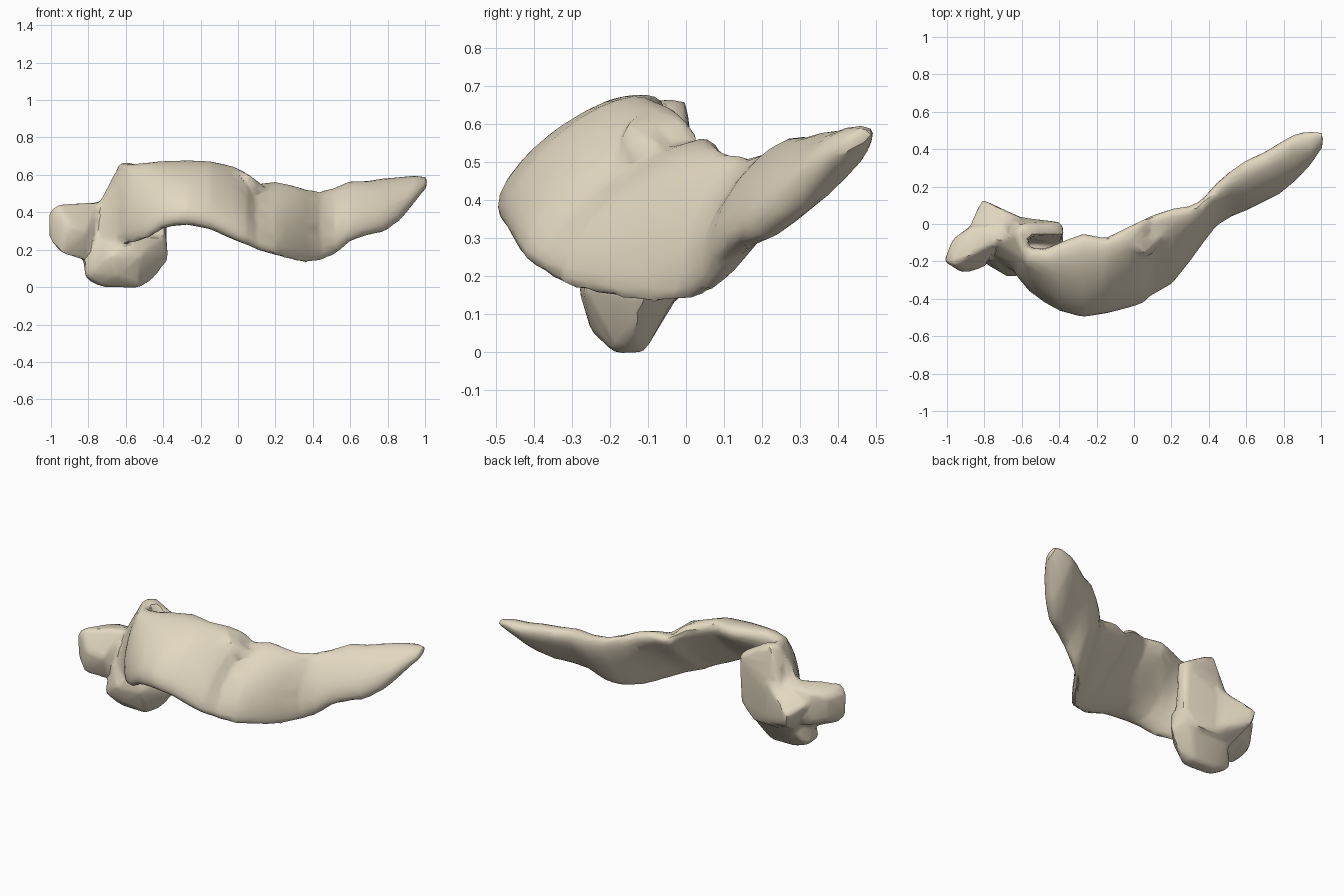
import bpy, bmesh
from math import sin, cos, radians, tau

# Body and tail stations: x, front y, back y, bottom z, top z, slant in degrees
STATIONS = [
    (-0.64, -0.26, -0.17, 0.27, 0.45, 60), (-0.61, -0.30, -0.13, 0.23, 0.60, 55),
    (-0.56, -0.36, -0.12, 0.23, 0.66, 50), (-0.48, -0.42, -0.13, 0.255, 0.67, 47),
    (-0.39, -0.47, -0.09, 0.315, 0.675, 46), (-0.27, -0.50, -0.045, 0.33, 0.68, 46),
    (-0.15, -0.48, -0.07, 0.305, 0.675, 44), (-0.03, -0.45, -0.01, 0.25, 0.65, 41),
    (0.05, -0.425, 0.03, 0.22, 0.61, 38), (0.09, -0.385, 0.05, 0.20, 0.55, 35),
    (0.20, -0.325, 0.085, 0.165, 0.565, 34), (0.30, -0.20, 0.10, 0.135, 0.545, 40),
    (0.36, -0.115, 0.13, 0.12, 0.525, 45), (0.44, -0.01, 0.22, 0.135, 0.515, 47),
    (0.52, 0.04, 0.29, 0.17, 0.535, 47), (0.60, 0.07, 0.345, 0.24, 0.57, 48),
    (0.70, 0.12, 0.39, 0.275, 0.57, 50), (0.78, 0.16, 0.44, 0.29, 0.585, 50),
    (0.87, 0.235, 0.49, 0.355, 0.59, 52), (0.95, 0.32, 0.50, 0.455, 0.60, 55),
    (1.012, 0.41, 0.495, 0.53, 0.59, 60),
]


def object_from(bm, name):
    bmesh.ops.recalc_face_normals(bm, faces=bm.faces)
    mesh = bpy.data.meshes.new(name)
    bm.to_mesh(mesh)
    bm.free()
    ob = bpy.data.objects.new(name, mesh)
    bpy.context.collection.objects.link(ob)
    return ob


def slanted_loft(name, stations, sides=28, hollow=0.13):
    """Tilted oval sections, bulged in front and hollowed behind."""
    bm = bmesh.new()
    rings = []
    for x, y0, y1, z0, z1, degrees in stations:
        hy, hz, slant = (y1 - y0) / 2, (z1 - z0) / 2, radians(degrees)
        ring = []
        for i in range(sides):
            t = tau * i / sides
            w = hollow * max(0, sin(t - slant / 2 + radians(180))) ** 2
            ring.append(bm.verts.new((x, y0 + hy * (1 + cos(t) - w),
                                      z0 + hz * (1 + cos(t - slant) + w))))
        rings.append(ring)
    for a, b in zip(rings, rings[1:]):
        for i in range(sides):
            j = (i + 1) % sides
            bm.faces.new((a[i], a[j], b[j], b[i]))
    bm.faces.new(rings[0])
    bm.faces.new(rings[-1])
    return object_from(bm, name)


def lump(name, points):
    """Closed lump wrapped around a few corner points."""
    bm = bmesh.new()
    verts = [bm.verts.new(p) for p in points]
    bmesh.ops.convex_hull(bm, input=verts)
    loose = [v for v in bm.verts if not v.link_faces]
    bmesh.ops.delete(bm, geom=loose, context='VERTS')
    return object_from(bm, name)


parts = [slanted_loft("organ", STATIONS)]

# Rounded lower knob of the head
parts.append(lump("lower_knob", [
    (-0.83, -0.14, 0.15), (-0.82, -0.20, 0.06), (-0.81, -0.10, 0.04),
    (-0.73, -0.18, 0.0), (-0.53, -0.19, -0.003), (-0.54, -0.11, 0.0),
    (-0.70, -0.11, 0.0), (-0.45, -0.14, 0.04), (-0.37, -0.11, 0.14),
    (-0.38, -0.05, 0.28), (-0.395, -0.14, 0.27), (-0.52, -0.27, 0.17),
    (-0.68, -0.285, 0.17), (-0.65, -0.255, 0.06), (-0.68, 0.01, 0.20),
    (-0.45, 0.0, 0.20), (-0.75, -0.20, 0.24), (-0.55, -0.24, 0.28)]))

# Side lobe at the far left
parts.append(lump("side_lobe", [
    (-1.015, -0.20, 0.40), (-1.015, -0.20, 0.26), (-0.94, -0.24, 0.175),
    (-0.83, -0.19, 0.14), (-0.97, -0.22, 0.445), (-0.97, -0.08, 0.40),
    (-0.96, -0.10, 0.24), (-0.91, -0.265, 0.32), (-0.80, -0.235, 0.30),
    (-0.87, -0.01, 0.43), (-0.85, 0.00, 0.22), (-0.74, -0.10, 0.455),
    (-0.70, -0.02, 0.45), (-0.72, -0.10, 0.16)]))

# Pointed ridge running from the side lobe to the column
parts.append(lump("back_ridge", [
    (-0.815, 0.135, 0.32), (-0.80, 0.115, 0.24), (-0.88, 0.00, 0.36),
    (-0.76, -0.05, 0.14), (-0.60, 0.035, 0.45), (-0.62, 0.03, 0.18),
    (-0.70, -0.06, 0.47)]))

# Upright column behind the left end of the body
parts.append(lump("column", [
    (-0.375, -0.06, 0.56), (-0.385, 0.01, 0.55), (-0.54, -0.06, 0.66),
    (-0.64, -0.06, 0.67), (-0.60, 0.00, 0.67), (-0.38, -0.01, 0.25),
    (-0.39, -0.11, 0.20), (-0.72, 0.05, 0.30), (-0.72, -0.09, 0.20),
    (-0.48, 0.0, 0.15), (-0.66, 0.01, 0.14)]))

# Web joining the body end to the column and side lobe
parts.append(lump("web", [
    (-0.63, -0.06, 0.67), (-0.56, -0.07, 0.65), (-0.57, -0.22, 0.65),
    (-0.74, -0.08, 0.47), (-0.80, -0.16, 0.17), (-0.62, -0.27, 0.28),
    (-0.66, -0.02, 0.18), (-0.58, -0.26, 0.45)]))

# Small bump where the body steps down
parts.append(lump("step_bump", [
    (0.05, -0.17, 0.61), (0.10, -0.17, 0.52), (0.16, -0.06, 0.53),
    (0.05, -0.06, 0.58), (-0.03, -0.10, 0.65), (0.06, -0.12, 0.45)]))

# Fuse the parts into one soft, lightly faceted mass
bpy.ops.object.select_all(action='DESELECT')
for ob in parts:
    ob.select_set(True)
organ = parts[0]
bpy.context.view_layer.objects.active = organ
bpy.ops.object.join()
remesh = organ.modifiers.new("fuse", 'REMESH')
remesh.mode = 'VOXEL'
remesh.voxel_size = 0.014
soften = organ.modifiers.new("soften", 'SMOOTH')
soften.factor = 0.5
soften.iterations = 14
thin = organ.modifiers.new("facets", 'DECIMATE')
thin.ratio = 0.06
for mod in list(organ.modifiers):
    bpy.ops.object.modifier_apply(modifier=mod.name)
bpy.ops.object.shade_smooth_by_angle(angle=radians(30))

# Pale tan colour
tan_mat = bpy.data.materials.new("tan")
tan_mat.diffuse_color = (0.76, 0.68, 0.53, 1)
organ.data.materials.clear()
organ.data.materials.append(tan_mat)
